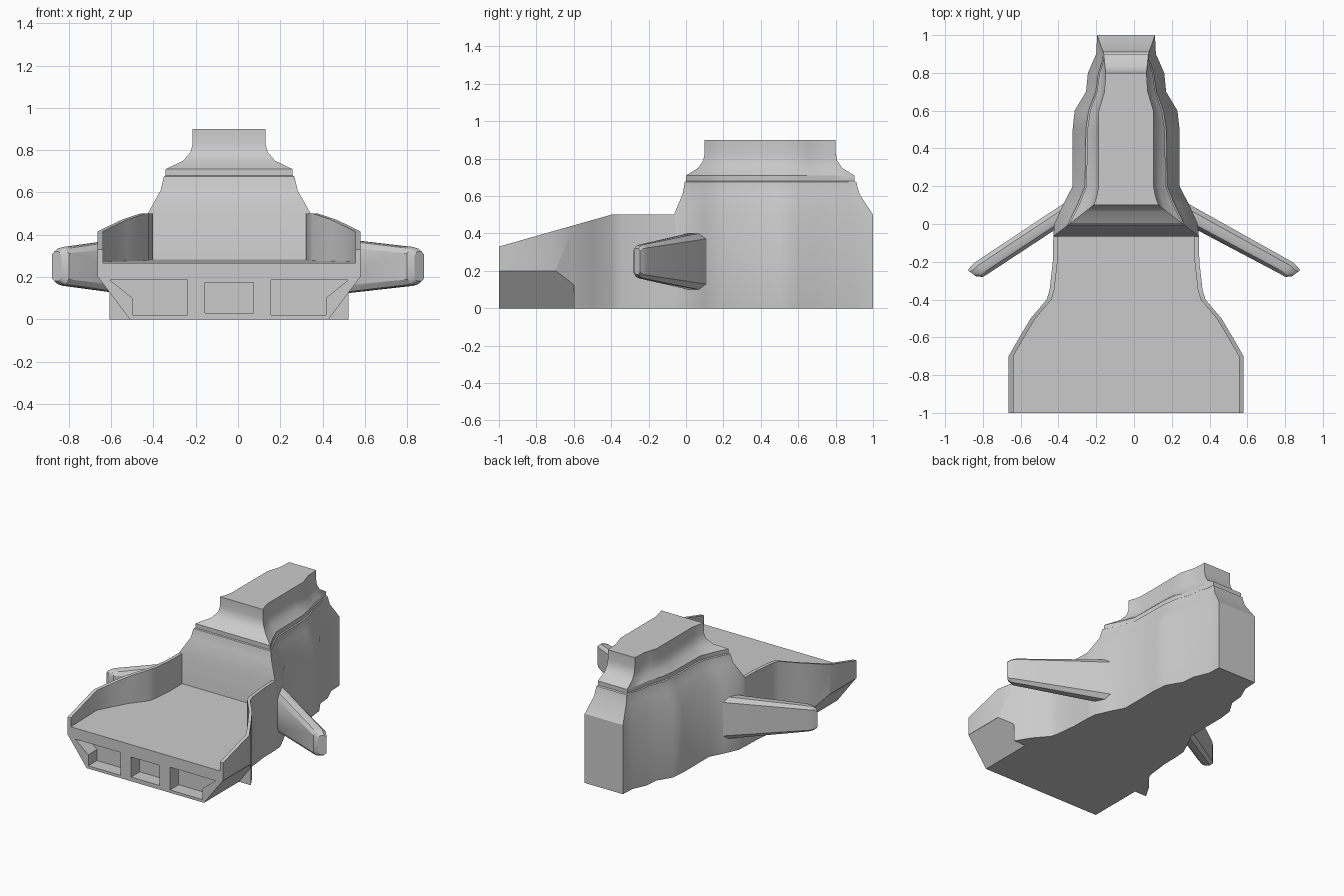
import bpy, bmesh

if "Cube" in bpy.data.objects:
    bpy.data.objects.remove(bpy.data.objects["Cube"])

CX = -0.042  # hull centreline


def finish(bm, name, smooth=True):
    bmesh.ops.recalc_face_normals(bm, faces=bm.faces)
    me = bpy.data.meshes.new(name)
    bm.to_mesh(me)
    bm.free()
    ob = bpy.data.objects.new(name, me)
    bpy.context.collection.objects.link(ob)
    if smooth:
        bpy.ops.object.select_all(action='DESELECT')
        ob.select_set(True)
        bpy.context.view_layer.objects.active = ob
        bpy.ops.object.shade_smooth_by_angle(angle=0.52)
    return ob


def loft(rings, name, smooth=True):
    bm = bmesh.new()
    vs = [[bm.verts.new(p) for p in r] for r in rings]
    n = len(vs[0])
    for a, b in zip(vs, vs[1:]):
        for i in range(n):
            j = (i + 1) % n
            bm.faces.new((a[i], a[j], b[j], b[i]))
    bm.faces.new(vs[0])
    bm.faces.new(vs[-1])
    return finish(bm, name, smooth)


def cut(target, poly, y0, y1, name):
    c = loft([[(CX + x, y, z) for x, z in poly] for y in (y0, y1)], name, False)
    c.hide_render = True
    c.hide_viewport = True
    m = target.modifiers.new(name, 'BOOLEAN')
    m.object = c
    m.operation = 'DIFFERENCE'
    m.solver = 'EXACT'


# front deck: open tray with flared side walls
stations = [(-1, .622), (-.7, .622), (-.6, .565), (-.5, .505), (-.4, .42),
            (-.35, .405), (-.2, .388), (-.06, .385)]
rings = []
for y, w in stations:
    top = min(.5, .33 + (y + 1) * .17 / .6)
    floor = .265 + (y + 1) * .02
    wi = w - .025
    half = [(w, 0), (w, top), (wi, top), (wi, floor)]
    sec = half + [(-x, z) for x, z in reversed(half)]
    rings.append([(CX + x, y, z) for x, z in sec])
deck = loft(rings, "front_deck")

# chamfered lower corners and recessed openings in the bow
corner = [(.47, 0), (.62, .2), (.8, .2), (.8, -.1), (.395, -.1)]
recess = [(.197, .02), (.197, .185), (.563, .185), (.457, .1), (.457, .02)]
for s, side in ((1, "right"), (-1, "left")):
    cut(deck, [(s * x, z) for x, z in corner], -1.1, -.6, "corner_cutter_" + side)
    cut(deck, [(s * x, z) for x, z in recess], -1.1, -.9, "recess_cutter_" + side)
cut(deck, [(-.115, .03), (.115, .03), (.115, .175), (-.115, .175)],
    -1.1, -.9, "recess_cutter_middle")

# main hull and tower: three plan outlines (y, half width) blended over height
hull = [(-.065, .385), (0, .38), (.1, .335), (.2, .283), (.5, .283),
        (.6, .272), (.7, .212), (.8, .202), (.9, .158), (1, .153)]
ledge = [(0, .3), (.03, .285), (.1, .25), (.2, .21), (.5, .205),
         (.6, .19), (.7, .155), (.8, .14), (.86, .122), (.9, .118)]
tower = [(.1, .172), (.12, .165), (.15, .155), (.2, .145), (.5, .145),
         (.6, .145), (.65, .13), (.7, .115), (.75, .111), (.8, .108)]


def ring(a, b, t, z):
    pts = [(y0 + (y1 - y0) * t, w0 + (w1 - w0) * t)
           for (y0, w0), (y1, w1) in zip(a, b)]
    return ([(CX + w, y, z) for y, w in pts] +
            [(CX - w, y, z) for y, w in reversed(pts)])


rings = [ring(hull, ledge, t, z) for z, t in
         ((0, 0), (.5, 0), (.61, .72), (.675, .9), (.68, 1), (.71, 1))]
rings += [ring(ledge, tower, t, z) for z, t in
          ((.75, .65), (.79, .92), (.83, 1), (.9, 1))]
loft(rings, "main_hull")

# swept side fins: octagonal sections (front xy, back xy, half height)
def fin(s, root, name):
    secs = [((root - .04, .015), (root - .04, .13), .15),
            ((root + .04, -.035), (root, .1), .15),
            ((.775, -.265), (.845, -.205), .092),
            ((.80, -.28), (.868, -.23), .085),
            ((.835, -.278), (.88, -.245), .07)]
    rings = []
    for f, b, h in secs:
        prof = [(0, -.7), (0, .7), (.2, .95), (.35, 1),
                (.75, 1), (1, .8), (1, -.8), (.75, -1), (.35, -1), (.2, -.95)]
        rings.append([(s * (f[0] + (b[0] - f[0]) * u),
                       f[1] + (b[1] - f[1]) * u, .25 + h * v) for u, v in prof])
    loft(rings, name)


fin(1, .30, "right_fin")
fin(-1, .385, "left_fin")
